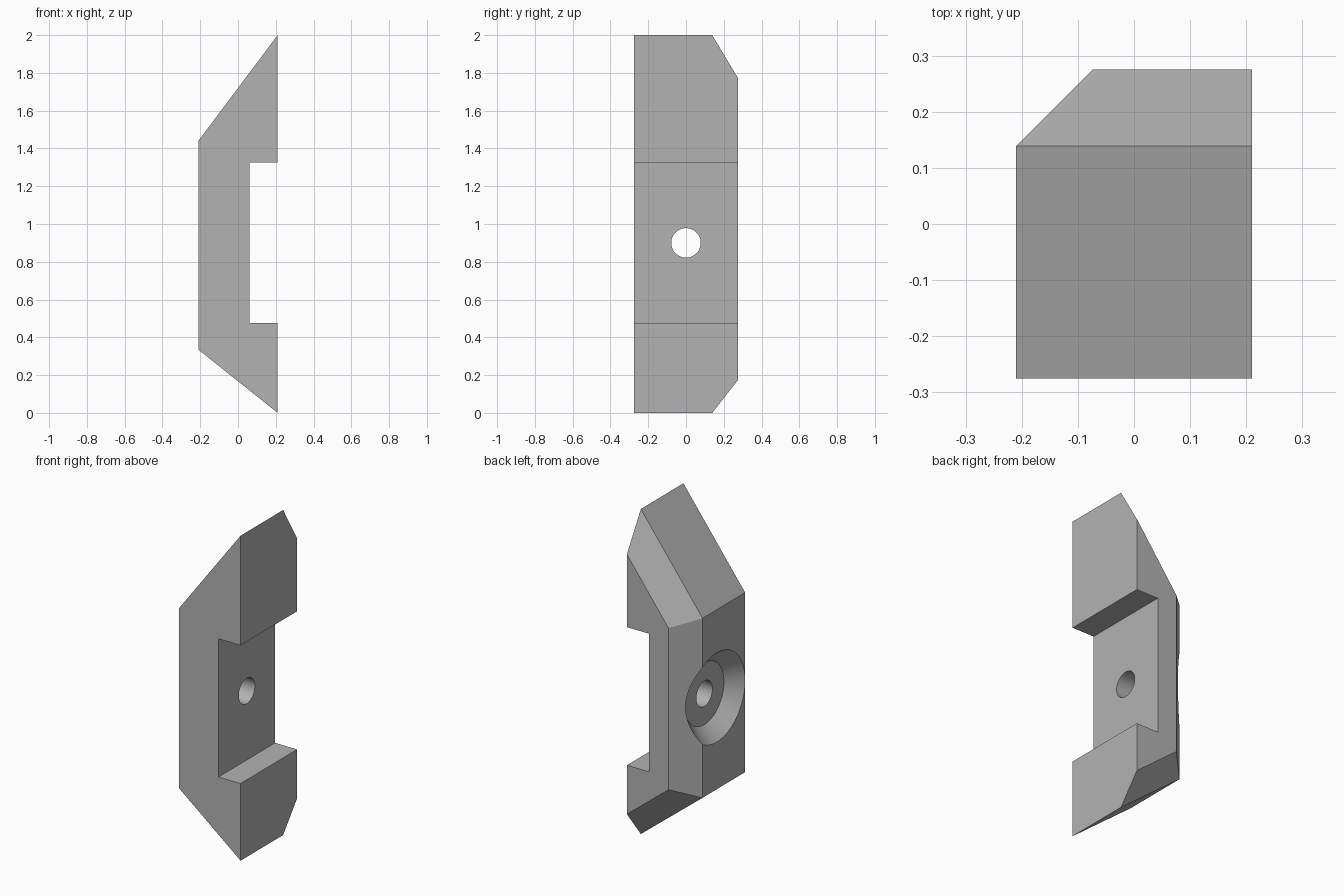
import bpy
import bmesh
from math import radians
from mathutils import Matrix

cube = bpy.data.objects.get("Cube")
if cube:
    bpy.data.objects.remove(cube, do_unlink=True)

HALF_X, HALF_Y = 0.21, 0.275
CHAMFER = 0.136
HOLE_Z = 0.9

# Plain grey finish
grey = bpy.data.materials.new("plain_grey")
grey.use_nodes = True
colour = (0.45, 0.45, 0.45, 1)
grey.diffuse_color = colour
grey.node_tree.nodes["Principled BSDF"].inputs["Base Color"].default_value = colour


def add_object(name, bm):
    bmesh.ops.recalc_face_normals(bm, faces=bm.faces[:])
    mesh = bpy.data.meshes.new(name)
    bm.to_mesh(mesh)
    bm.free()
    obj = bpy.data.objects.new(name, mesh)
    bpy.context.collection.objects.link(obj)
    return obj


def cutter(name, x1, x2, r1, r2):
    """Tapered round cutter lying along x."""
    bm = bmesh.new()
    place = Matrix.Translation(((x1 + x2) / 2, 0, HOLE_Z)) @ Matrix.Rotation(radians(90), 4, 'Y')
    bmesh.ops.create_cone(bm, cap_ends=True, segments=96, radius1=r1, radius2=r2,
                          depth=x2 - x1, matrix=place)
    obj = add_object(name, bm)
    obj.hide_render = True
    return obj


# Block: notched side profile extruded front to back
profile = [(HALF_X, 0), (HALF_X, 0.475), (0.06, 0.475), (0.06, 1.325),
           (HALF_X, 1.325), (HALF_X, 2), (-HALF_X, 1.44), (-HALF_X, 0.335)]
bm = bmesh.new()
face = bm.faces.new([bm.verts.new((x, -HALF_Y, z)) for x, z in profile])
back = bmesh.ops.extrude_face_region(bm, geom=[face])["geom"]
bmesh.ops.translate(bm, vec=(0, 2 * HALF_Y, 0),
                    verts=[v for v in back if isinstance(v, bmesh.types.BMVert)])
bmesh.ops.recalc_face_normals(bm, faces=bm.faces[:])

# Chamfer along the outer back edges
outer = [e for e in bm.edges
         if all(v.co.y > 0 for v in e.verts) and any(v.co.x < -0.2 for v in e.verts)]
bmesh.ops.bevel(bm, geom=outer, offset=CHAMFER, offset_type='OFFSET', segments=1,
                affect='EDGES', clamp_overlap=False)
block = add_object("clamp_block", bm)
block.data.materials.append(grey)

# Countersink and through hole
cutters = [cutter("countersink_cutter", -0.24, -0.125, 0.3045, 0.19),
           cutter("hole_cutter", -0.3, 0.3, 0.078, 0.078)]
bpy.ops.object.select_all(action='DESELECT')
block.select_set(True)
bpy.context.view_layer.objects.active = block
for tool in cutters:
    cut = block.modifiers.new(tool.name, 'BOOLEAN')
    cut.operation = 'DIFFERENCE'
    cut.solver = 'EXACT'
    cut.object = tool
    bpy.ops.object.modifier_apply(modifier=cut.name)
    bpy.data.objects.remove(tool, do_unlink=True)

bpy.ops.object.shade_smooth_by_angle(angle=radians(25))
